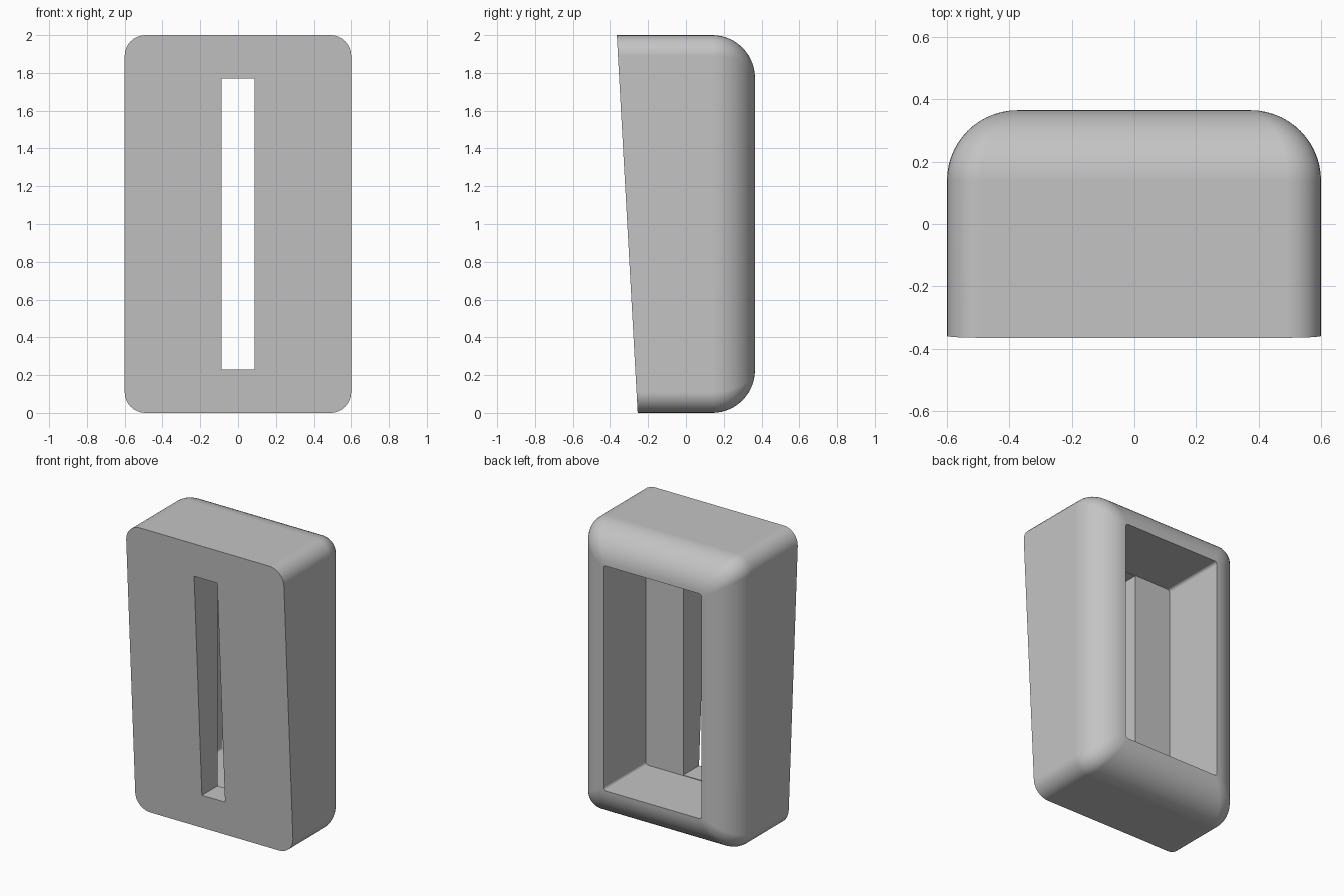
import bpy, bmesh
from math import sin, cos, pi

cube = bpy.data.objects.get("Cube")
if cube:
    bpy.data.objects.remove(cube, do_unlink=True)

CORNER_STEPS = 8
FILLET_STEPS = 14
FILLET = 0.226
BACK = 0.365
FLOOR = -0.097


def front_y(z):
    # Front face leans forward towards the top
    return -0.255 - 0.055 * z


def ring(bm, half_x, half_z, radius, depth):
    """Rounded rectangle around z = 1; depth is a function of height."""
    verts = []
    for quarter, (sx, sz) in enumerate(((1, 1), (-1, 1), (-1, -1), (1, -1))):
        for i in range(CORNER_STEPS + 1):
            a = (quarter + i / CORNER_STEPS) * pi / 2
            x = sx * (half_x - radius) + radius * cos(a)
            z = 1 + sz * (half_z - radius) + radius * sin(a)
            verts.append(bm.verts.new((x, depth(z), z)))
    return verts


def flat(y):
    return lambda z: y


bm = bmesh.new()

# Outer shell: leaning front edge, then a rounded back rim
rings = [ring(bm, 0.6, 1.0, 0.11, front_y)]
for i in range(FILLET_STEPS + 1):
    t = i / FILLET_STEPS * pi / 2
    inset = FILLET * (1 - cos(t))
    corner = 0.11 - 0.09 * inset / FILLET
    y = BACK - FILLET + FILLET * sin(t)
    rings.append(ring(bm, 0.6 - inset, 1 - inset, corner, flat(y)))

# Back pocket, then the narrow slot through the front wall
rings.append(ring(bm, 0.6 - FILLET, 1 - FILLET, 0.02, flat(FLOOR)))
rings.append(ring(bm, 0.088, 0.77, 0, flat(FLOOR)))
rings.append(ring(bm, 0.088, 0.77, 0, front_y))

# Skin the closed loop of rings
for a, b in zip(rings, rings[1:] + rings[:1]):
    n = len(a)
    for i in range(n):
        j = (i + 1) % n
        bm.faces.new((a[i], a[j], b[j], b[i]))
bmesh.ops.remove_doubles(bm, verts=bm.verts, dist=0.0001)
bmesh.ops.recalc_face_normals(bm, faces=bm.faces)

mesh = bpy.data.meshes.new("slotted_housing")
bm.to_mesh(mesh)
bm.free()
housing = bpy.data.objects.new("slotted_housing", mesh)
bpy.context.collection.objects.link(housing)

# Plain grey material
grey = bpy.data.materials.new("light_grey")
grey.use_nodes = True
colour = (0.55, 0.55, 0.55, 1)
grey.diffuse_color = colour
grey.node_tree.nodes["Principled BSDF"].inputs["Base Color"].default_value = colour
mesh.materials.append(grey)

# Smooth rim with crisp pocket and front edges
bpy.ops.object.select_all(action="DESELECT")
housing.select_set(True)
bpy.context.view_layer.objects.active = housing
bpy.ops.object.shade_smooth_by_angle(angle=pi / 6)
weighted = housing.modifiers.new("weighted_normals", "WEIGHTED_NORMAL")
weighted.keep_sharp = True
